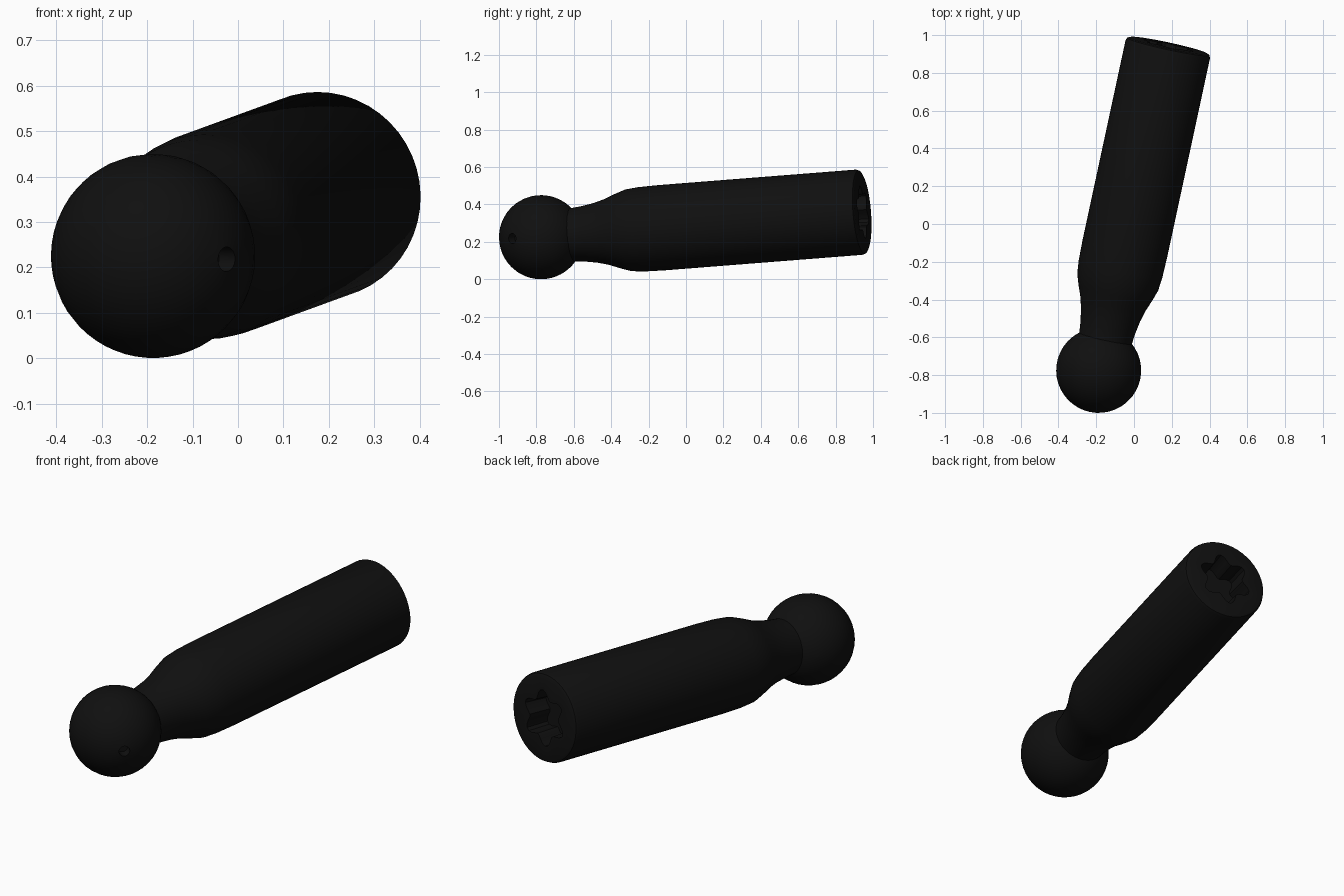
import bpy, bmesh, math
from mathutils import Vector

old = bpy.data.objects.get("Cube")
if old:
    bpy.data.objects.remove(old, do_unlink=True)

black = bpy.data.materials.new("matte_black")
black.use_nodes = True
tone = (0.005, 0.005, 0.005, 1)
black.diffuse_color = tone
bsdf = black.node_tree.nodes["Principled BSDF"]
bsdf.inputs["Base Color"].default_value = tone
bsdf.inputs["Roughness"].default_value = 0.6


def lathe(name, profile, origin, axis, sides):
    """Revolve (distance, radius, lobe depth) rings around an axis, capping both ends."""
    bm = bmesh.new()
    rings = []
    for dist, radius, lobe in profile:
        ring = []
        for i in range(sides):
            a = math.tau * i / sides
            r = radius + lobe * math.cos(6 * (a - math.radians(40)))
            ring.append(bm.verts.new((r * math.cos(a), r * math.sin(a), dist)))
        rings.append(ring)
    for low, high in zip(rings, rings[1:]):
        for i in range(sides):
            j = (i + 1) % sides
            bm.faces.new((low[i], low[j], high[j], high[i]))
    bm.faces.new(rings[0][::-1])
    bm.faces.new(rings[-1])
    mesh = bpy.data.meshes.new(name)
    bm.to_mesh(mesh)
    bm.free()
    mesh.materials.append(black)
    obj = bpy.data.objects.new(name, mesh)
    bpy.context.collection.objects.link(obj)
    obj.location = origin
    obj.rotation_mode = 'QUATERNION'
    obj.rotation_quaternion = axis.to_track_quat('Z', 'Y')
    bpy.ops.object.select_all(action='DESELECT')
    obj.select_set(True)
    bpy.context.view_layer.objects.active = obj
    bpy.ops.object.shade_smooth_by_angle(angle=math.radians(35))
    return obj


ball_centre = Vector((-0.187, -0.775, 0.225))
end_centre = Vector((0.183, 0.945, 0.36))
shaft_axis = end_centre - ball_centre
length = shaft_axis.length

# Shaft: flared neck, straight barrel, rounded rim and six-lobed socket
shaft = [(0.10, 0.140, 0), (0.17, 0.142, 0), (0.23, 0.148, 0), (0.30, 0.160, 0),
         (0.36, 0.176, 0), (0.42, 0.199, 0), (0.48, 0.219, 0), (0.55, 0.226, 0),
         (0.66, 0.2285, 0), (length - 0.02, 0.2285, 0), (length - 0.006, 0.223, 0),
         (length, 0.210, 0), (length, 0.122, 0.022), (length - 0.13, 0.115, 0.021)]
lathe("shaft", shaft, ball_centre, shaft_axis, 48)

# Ball: sphere whose pole opens into a small drilled hole
ball_radius, hole_radius, steps = 0.225, 0.027, 20
start = math.asin(hole_radius / ball_radius)
ball = []
for i in range(steps + 1):
    t = math.pi - 0.02 + (start - math.pi + 0.02) * i / steps
    ball.append((ball_radius * math.cos(t), ball_radius * math.sin(t), 0))
ball.append((ball_radius - 0.05, hole_radius, 0))
lathe("ball", ball, ball_centre, Vector((0.163, -0.155, -0.007)), 40)
